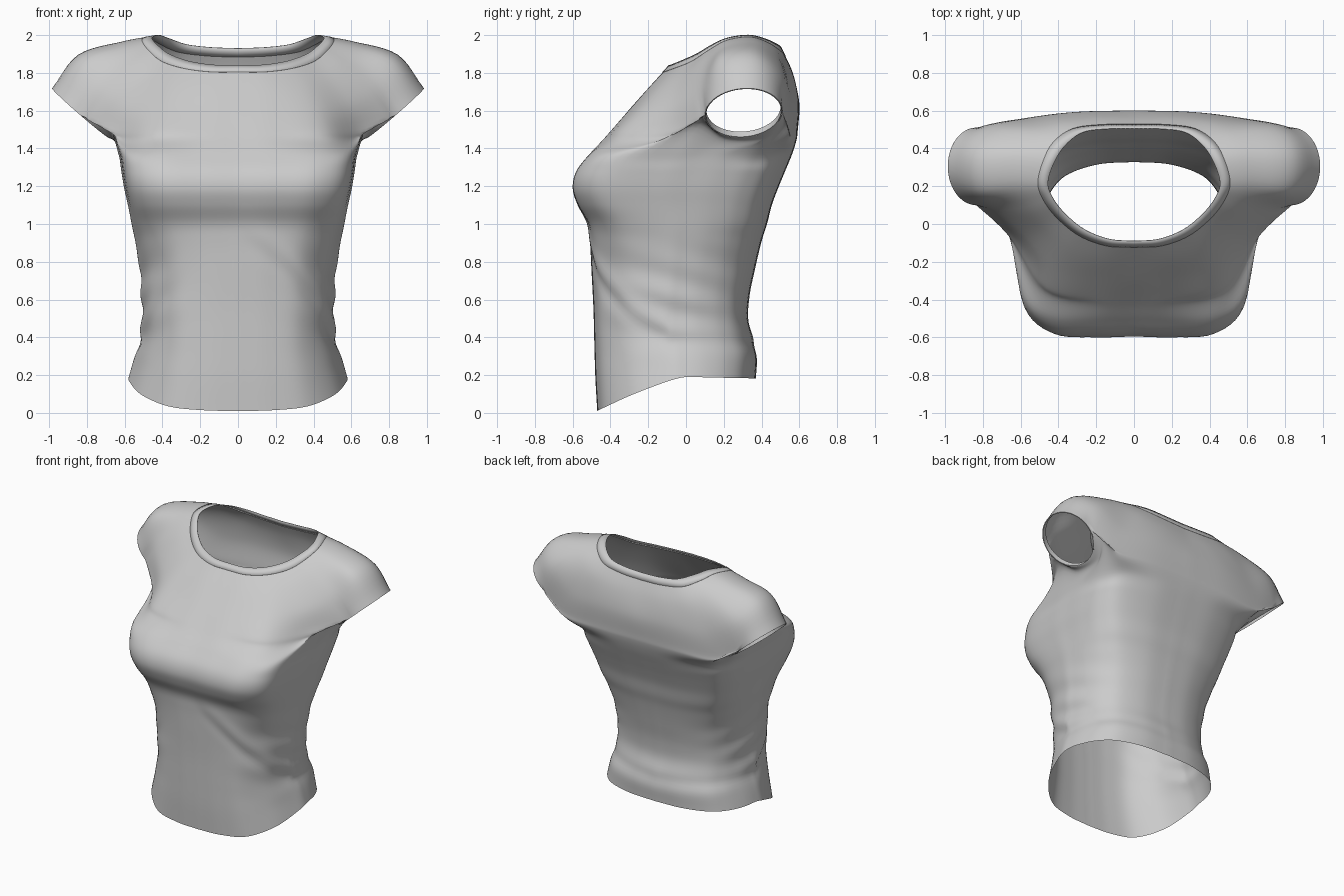
import bpy, bmesh, math
from mathutils import Vector as V

if "Cube" in bpy.data.objects:
    bpy.data.objects.remove(bpy.data.objects["Cube"])

CS, RS = 6, 6            # subdivisions between control columns / rows
OPEN_A, OPEN_B = 4, 7    # control columns spanning the sleeve opening
N = 10                   # last control column (centre back)
SLEEVE_C, SLEEVE_A, SLEEVE_B = V((.835, .305, 1.588)), V((0, .205, .012)), V((.15, 0, .13))


def spline(pts, t):
    """Catmull-Rom through pts, t in control-point units."""
    n = len(pts) - 1
    i = min(int(t), n - 1)
    f = t - i
    b, c = pts[i], pts[i + 1]
    a = pts[i - 1] if i > 0 else b * 2 - c
    d = pts[i + 2] if i + 2 <= n else c * 2 - b
    return .5 * (2 * b + (c - a) * f + (2 * a - 5 * b + 4 * c - d) * f * f + (3 * b - a - 3 * c + d) * f ** 3)


def opening(phi):
    return SLEEVE_C - SLEEVE_A * math.cos(phi) + SLEEVE_B * math.sin(phi)


def fine(pts):
    pts = [V(p) for p in pts]
    return [spline(pts, k / CS) for k in range((len(pts) - 1) * CS + 1)]


def outer_row(sign):
    """Chest-level row; its side part is the upper (+) or lower (-) half of the sleeve opening."""
    front = [(0, -.39, 1.5), (.2, -.387, 1.5), (.46, -.33, 1.5), (.65, -.07, 1.5)]
    back = [(.63, .55, 1.5), (.34, .585, 1.5), (0, .592, 1.5)]
    n = (OPEN_B - OPEN_A) * CS
    arc = [opening(sign * math.pi * k / n) for k in range(n + 1)]
    return fine(front + [arc[0]])[:-1] + arc + fine([arc[-1]] + back)[1:]


# Rows from neckline over the shoulders, centre front to centre back
neck = [(0, -.09, 1.84), (.13, -.08, 1.842), (.26, -.03, 1.862), (.365, .055, 1.90), (.43, .14, 1.95),
        (.455, .22, 1.985), (.42, .33, 2.0), (.36, .42, 1.98), (.27, .485, 1.95), (.14, .503, 1.935), (0, .505, 1.93)]
yoke = [(0, -.19, 1.73), (.17, -.185, 1.73), (.34, -.13, 1.745), (.48, -.02, 1.78), (.57, .09, 1.86),
        (.62, .21, 1.945), (.60, .36, 1.965), (.55, .47, 1.91), (.42, .54, 1.83), (.22, .565, 1.80), (0, .565, 1.79)]
shoulder = [(0, -.297, 1.61), (.19, -.29, 1.61), (.41, -.235, 1.615), (.595, -.06, 1.64), (.73, .075, 1.73),
            (.825, .18, 1.87), (.84, .37, 1.89), (.76, .51, 1.79), (.55, .56, 1.66), (.3, .592, 1.65), (0, .6, 1.64)]
# Armhole row just under the sleeve
armhole = [(0, -.437, 1.445), (.2, -.435, 1.445), (.47, -.37, 1.445), (.625, -.14, 1.445), (.69, .045, 1.53),
           (.655, .2, 1.445), (.655, .4, 1.445), (.69, .515, 1.52), (.59, .55, 1.445), (.33, .58, 1.445), (0, .585, 1.445)]
upper_rows = [fine(r) for r in (neck, yoke, shoulder)] + [outer_row(1)]

# Torso: height, half width, front y, back y, waist-section blend
torso = [(1.37, .63, -.51, .562, 0), (1.28, .615, -.58, .525, 0), (1.19, .60, -.60, .488, .05),
         (1.10, .58, -.575, .455, .15), (1.0, .56, -.525, .43, .4), (.9, .54, -.51, .40, .7),
         (.75, .515, -.50, .365, 1), (.6, .505, -.49, .335, 1), (.45, .50, -.485, .33, 1),
         (.32, .535, -.48, .375, 1), (.18, .575, -.47, .37, 1)]
chest_sec = [(0, .005), (.34, 0), (.7, .015), (.945, .13), (1, .4), (1, .56), (.99, .7), (.94, .83),
             (.8, .93), (.43, .99), (0, 1)]
waist_sec = [(0, 0), (.32, .01), (.64, .06), (.89, .22), (1, .44), (1, .56), (.96, .69), (.86, .82),
             (.69, .92), (.37, .985), (0, 1)]


def torso_row(z, w, yf, yb, k):
    pts = []
    for a, b in zip(chest_sec, waist_sec):
        s = V(a).lerp(V(b), k)
        y = yf + (yb - yf) * s.y
        drop = -.18 * max(0, -y / .47) ** 1.3 if y < 0 else -.02 * y     # hem dips at the front
        pts.append(V((w * s.x, y, z + .01 * k + drop * max(0, (.8 - z) / .62))))
    return fine(pts)


lower_rows = [outer_row(-1), fine(armhole)] + [torso_row(*r) for r in torso]


def fold(p):
    """Soft drape folds gathered round the waist."""
    if p.z > 1.1:
        return p
    side = min(1, abs(p.x) / .5)
    if p.y > -.1:
        line, amp = .45 - .03 * (1 - side), .8
    else:
        line = .45 + .2 * (-p.y / .45) ** 1.5 + .32 * (1 - side)
        amp = .8 * min(1, max(0, p.x) / .35) if p.x > 0 else .7 * side ** 5
    d = p.z - line
    h = .013 * math.exp(-(d / .06) ** 2) - .012 * math.exp(-((d + .075) / .045) ** 2)
    h *= amp
    h += .006 * side ** 4 * math.sin(34 * (p.z + .3 * p.y)) * math.exp(-((p.z - .6) / .22) ** 2)
    return p + V((p.x, p.y, 0)).normalized() * h


def add_grid(bm, grid, closed=False):
    vs = [[bm.verts.new(p) for p in row] for row in grid]
    n = len(vs[0])
    for a, b in zip(vs, vs[1:]):
        for j in range(n if closed else n - 1):
            k = (j + 1) % n
            bm.faces.new((a[j], a[k], b[k], b[j]))


def finish(bm, name, angle=60):
    bmesh.ops.remove_doubles(bm, verts=bm.verts, dist=1e-4)
    bmesh.ops.recalc_face_normals(bm, faces=bm.faces)
    me = bpy.data.meshes.new(name)
    bm.to_mesh(me)
    bm.free()
    ob = bpy.data.objects.new(name, me)
    bpy.context.collection.objects.link(ob)
    bpy.context.view_layer.objects.active = ob
    ob.select_set(True)
    bpy.ops.object.shade_smooth_by_angle(angle=math.radians(angle))
    ob.select_set(False)
    return ob


# Run a spline down every column; open the column at the sleeve
up_cols, low_cols = [], []
nu, nl = (len(upper_rows) - 1) * RS, (len(lower_rows) - 1) * RS
for c in range(N * CS + 1):
    up, low = [r[c] for r in upper_rows], [r[c] for r in lower_rows]
    if OPEN_A * CS <= c <= OPEN_B * CS:
        up_cols.append([spline(up, k / RS) for k in range(nu + 1)])
        low_cols.append([spline(low, k / RS) for k in range(nl + 1)])
    else:
        whole = up + low[1:]
        full = [spline(whole, k / RS) for k in range(nu + nl + 1)]
        up_cols.append(full[:nu + 1])
        low_cols.append(full[nu:])


def mirrored(p, s):
    return V((s * p.x, p.y, p.z))


# Shirt body with both shoulders
bm = bmesh.new()
for s in (1, -1):
    add_grid(bm, [[mirrored(p, s) for p in col] for col in up_cols])
    add_grid(bm, [[fold(mirrored(p, s)) for p in col] for col in low_cols])
finish(bm, "shirt_body")

# Neck band, a narrow doubled strip along the neckline
bm = bmesh.new()
for s in (1, -1):
    add_grid(bm, [[mirrored(p, s) for p in col[:3]] for col in up_cols])
band = finish(bm, "neck_band", 40)
mod = band.modifiers.new("thickness", 'SOLIDIFY')
mod.thickness, mod.offset = .004, 0

# Sleeve hems, turned-in lips at the openings
inward = V((-.65, 0, .75)) * .035
for s, name in ((1, "sleeve_hem_right"), (-1, "sleeve_hem_left")):
    rings = []
    for scale, t in ((1, 0), (.97, 0), (.96, 1)):
        rings.append([mirrored(SLEEVE_C + (opening(2 * math.pi * k / 48) - SLEEVE_C) * scale + inward * t, s)
                      for k in range(48)])
    bm = bmesh.new()
    add_grid(bm, rings, True)
    finish(bm, name, 40)
